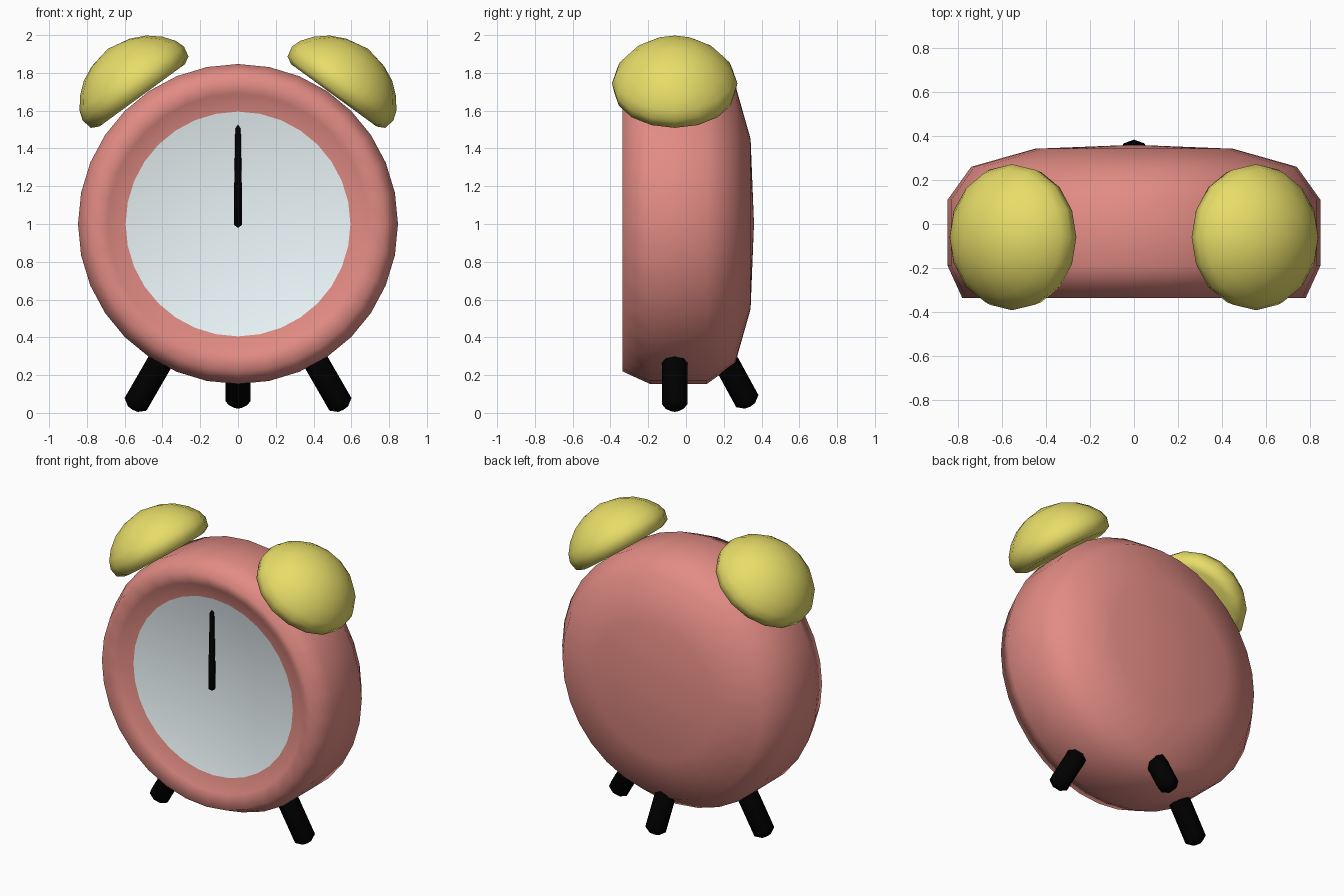
import bpy, bmesh, math
from mathutils import Vector

if "Cube" in bpy.data.objects:
    bpy.data.objects.remove(bpy.data.objects["Cube"])


def material(name, rgb):
    m = bpy.data.materials.new(name)
    m.diffuse_color = (*rgb, 1)
    m.use_nodes = True
    m.node_tree.nodes["Principled BSDF"].inputs["Base Color"].default_value = m.diffuse_color
    return m


PINK = material("pink", (0.76, 0.26, 0.23))
WHITE = material("pale_face", (0.85, 0.94, 0.96))
YELLOW = material("yellow", (0.80, 0.72, 0.14))
BLACK = material("black", (0, 0, 0))


def lathe(name, profile, segs, origin, axis, mats, first_band_mat=0, sharp=None):
    """Revolve (radius, height) points around an axis through origin."""
    bm = bmesh.new()
    rings = []
    for r, h in profile:
        if r == 0:
            rings.append([bm.verts.new((0, 0, h))] * segs)
        else:
            rings.append([bm.verts.new((r * math.cos(2 * math.pi * i / segs),
                                        r * math.sin(2 * math.pi * i / segs), h))
                          for i in range(segs)])
    for k in range(len(rings) - 1):
        a, b = rings[k], rings[k + 1]
        for i in range(segs):
            j = (i + 1) % segs
            f = bm.faces.new(dict.fromkeys((a[i], a[j], b[j], b[i])))
            f.smooth = True
            f.material_index = first_band_mat if k == 0 else 0
    bmesh.ops.recalc_face_normals(bm, faces=bm.faces)
    rot = Vector(axis).to_track_quat('Z', 'Y').to_matrix().to_4x4()
    bmesh.ops.transform(bm, matrix=rot, verts=bm.verts)
    mesh = bpy.data.meshes.new(name)
    bm.to_mesh(mesh)
    bm.free()
    for m in mats:
        mesh.materials.append(m)
    if sharp:
        mesh.set_sharp_from_angle(angle=math.radians(sharp))
    ob = bpy.data.objects.new(name, mesh)
    ob.location = origin
    bpy.context.collection.objects.link(ob)
    return ob


# Round case with a sunken dial, revolved front to back
lathe("clock_body",
      [(0, -0.235), (0.595, -0.265), (0.69, -0.30), (0.78, -0.337), (0.847, -0.19),
       (0.847, 0.11), (0.74, 0.26), (0.45, 0.342), (0, 0.36)],
      32, (0, 0, 1), (0, 1, 0), [PINK, WHITE], first_band_mat=1)

# Tapered hand pointing at twelve
lathe("clock_hand",
      [(0, -0.015), (0.022, 0), (0.022, 0.12), (0.014, 0.51), (0, 0.53)],
      8, (0, -0.278, 0.995), (0, 0, 1), [BLACK])

# Bell: shallow dome with a rounded rim and closed underside
bell = [(0, -0.008), (0.28, -0.008), (0.32, 0.013), (0.332, 0.07), (0.315, 0.12),
        (0.27, 0.18), (0.205, 0.235), (0.125, 0.273), (0, 0.298)]

# Leg: a cylinder with a shallow pointed foot
leg = [(0, 0), (0.067, 0), (0.067, 0.345), (0.03, 0.374), (0, 0.378)]

for side, s in (("left", -1), ("right", 1)):
    lathe(side + "_bell", bell, 16, (s * 0.513, -0.06, 1.687),
          (s * 0.59, 0, 0.81), [YELLOW])
    lathe(side + "_front_leg", leg, 8, (s * 0.37, -0.06, 0.344),
          (s * 0.5, 0, -0.866), [BLACK], sharp=50)

lathe("back_leg", leg, 8, (0, 0.159, 0.365), (0, 0.48, -0.877), [BLACK], sharp=50)
